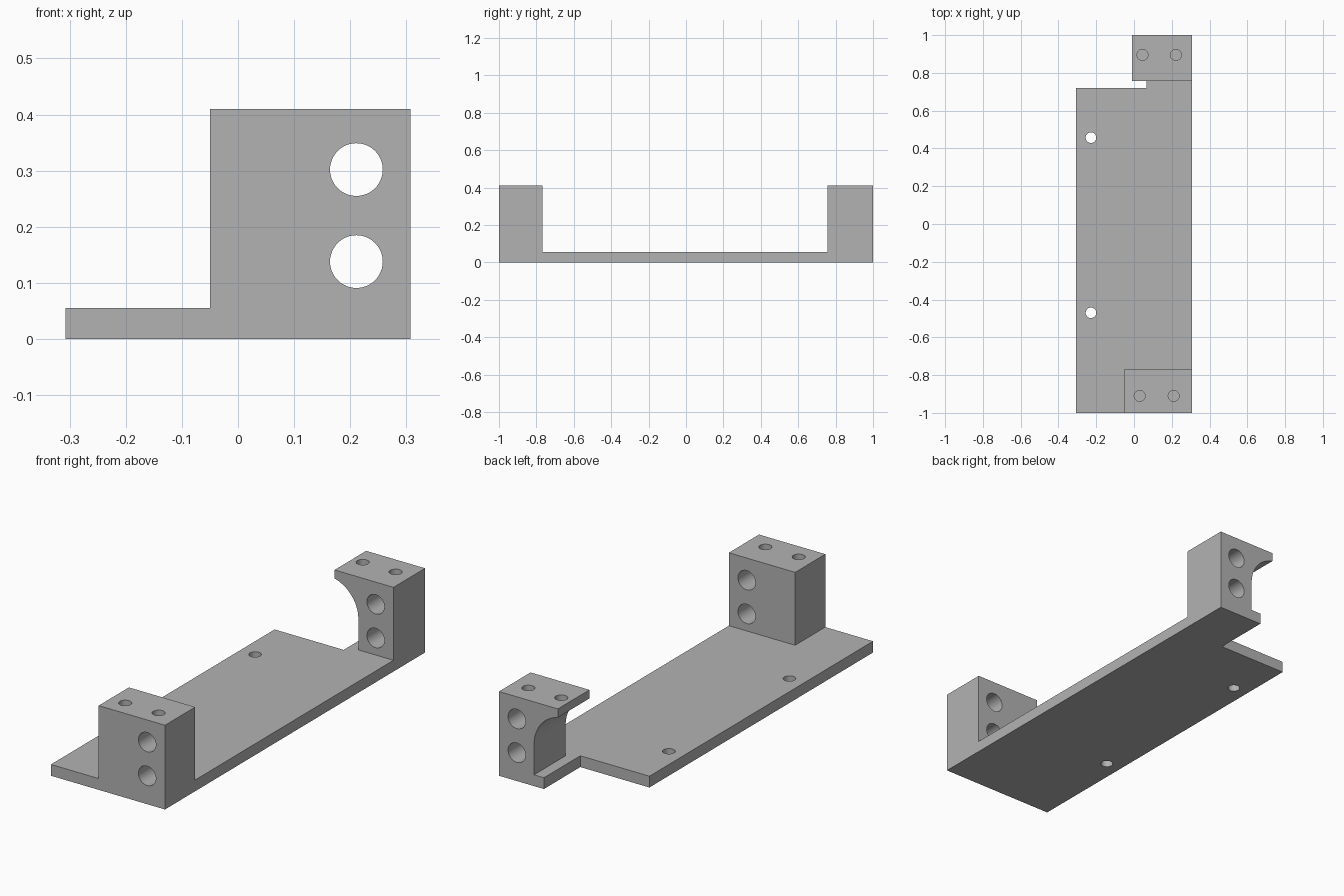
import bpy, bmesh, math
from mathutils import Matrix, Vector

cube = bpy.data.objects.get("Cube")
if cube:
    bpy.data.objects.remove(cube, do_unlink=True)

# Shared dimensions
SIDE = 0.307
PLATE_TOP = 0.055
TOP = 0.41

grey = bpy.data.materials.new("plain grey")
grey.use_nodes = True
colour = (0.45, 0.45, 0.45, 1)
grey.diffuse_color = colour
grey.node_tree.nodes["Principled BSDF"].inputs["Base Color"].default_value = colour


def finish(name, bm):
    bmesh.ops.recalc_face_normals(bm, faces=bm.faces)
    mesh = bpy.data.meshes.new(name)
    bm.to_mesh(mesh)
    bm.free()
    mesh.materials.append(grey)
    ob = bpy.data.objects.new(name, mesh)
    bpy.context.collection.objects.link(ob)
    return ob


def extrude(name, points, direction):
    """Solid made by sweeping a flat outline along a direction."""
    bm = bmesh.new()
    face = bm.faces.new([bm.verts.new(p) for p in points])
    swept = bmesh.ops.extrude_face_region(bm, geom=[face])["geom"]
    verts = [g for g in swept if isinstance(g, bmesh.types.BMVert)]
    bmesh.ops.translate(bm, verts=verts, vec=Vector(direction))
    return finish(name, bm)


def cylinder(name, centre, radius, depth, along_y=False):
    bm = bmesh.new()
    turn = Matrix.Rotation(math.pi / 2 if along_y else 0, 4, "X")
    bmesh.ops.create_cone(bm, cap_ends=True, segments=48, radius1=radius,
                          radius2=radius, depth=depth,
                          matrix=Matrix.Translation(centre) @ turn)
    return finish(name, bm)


def combine(target, other, operation):
    mod = target.modifiers.new("combine", "BOOLEAN")
    mod.operation = operation
    mod.solver = "EXACT"
    mod.object = other
    bpy.context.view_layer.objects.active = target
    bpy.ops.object.modifier_apply(modifier=mod.name)
    bpy.data.objects.remove(other, do_unlink=True)


# Base plate with a narrower tongue under the rear block
outline = [(-SIDE, -1), (SIDE, -1), (SIDE, 1), (0.065, 1), (0.065, 0.72), (-SIDE, 0.72)]
bracket = extrude("mounting_bracket", [(x, y, 0) for x, y in outline], (0, 0, PLATE_TOP))

# Front block
block = [(-0.05, PLATE_TOP), (SIDE, PLATE_TOP), (SIDE, TOP), (-0.05, TOP)]
front = extrude("front_block", [(x, -1, z) for x, z in block], (0, 0.232, 0))

# Rear block: upright with an arched overhang
arc_x, arc_z, radius = -0.05, 0.205, 0.168
tip_angle = math.acos((-0.01 - arc_x) / radius)
arch = [(arc_x + radius * math.cos(tip_angle * i / 20),
         arc_z + radius * math.sin(tip_angle * i / 20)) for i in range(21)]
profile = [(SIDE, PLATE_TOP), (arc_x + radius, PLATE_TOP)] + arch + [(-0.01, TOP), (SIDE, TOP)]
rear = extrude("rear_block", [(x, 0.757, z) for x, z in profile], (0, 0.243, 0))

combine(bracket, front, "UNION")
combine(bracket, rear, "UNION")

# Two bores running through both blocks
for z in (0.138, 0.302):
    combine(bracket, cylinder("bore", (0.211, 0, z), 0.047, 3, True), "DIFFERENCE")

# Shallow blind holes in the block tops
for x, y in ((0.03, -0.91), (0.21, -0.91), (0.045, 0.895), (0.222, 0.895)):
    combine(bracket, cylinder("blind_hole", (x, y, TOP), 0.029, 0.09), "DIFFERENCE")

# Mounting holes through the plate
for y in (-0.47, 0.457):
    combine(bracket, cylinder("plate_hole", (-0.228, y, 0), 0.028, 0.5), "DIFFERENCE")

bpy.ops.object.select_all(action="DESELECT")
bracket.select_set(True)
bpy.context.view_layer.objects.active = bracket
bpy.ops.object.shade_smooth_by_angle(angle=math.radians(30))
